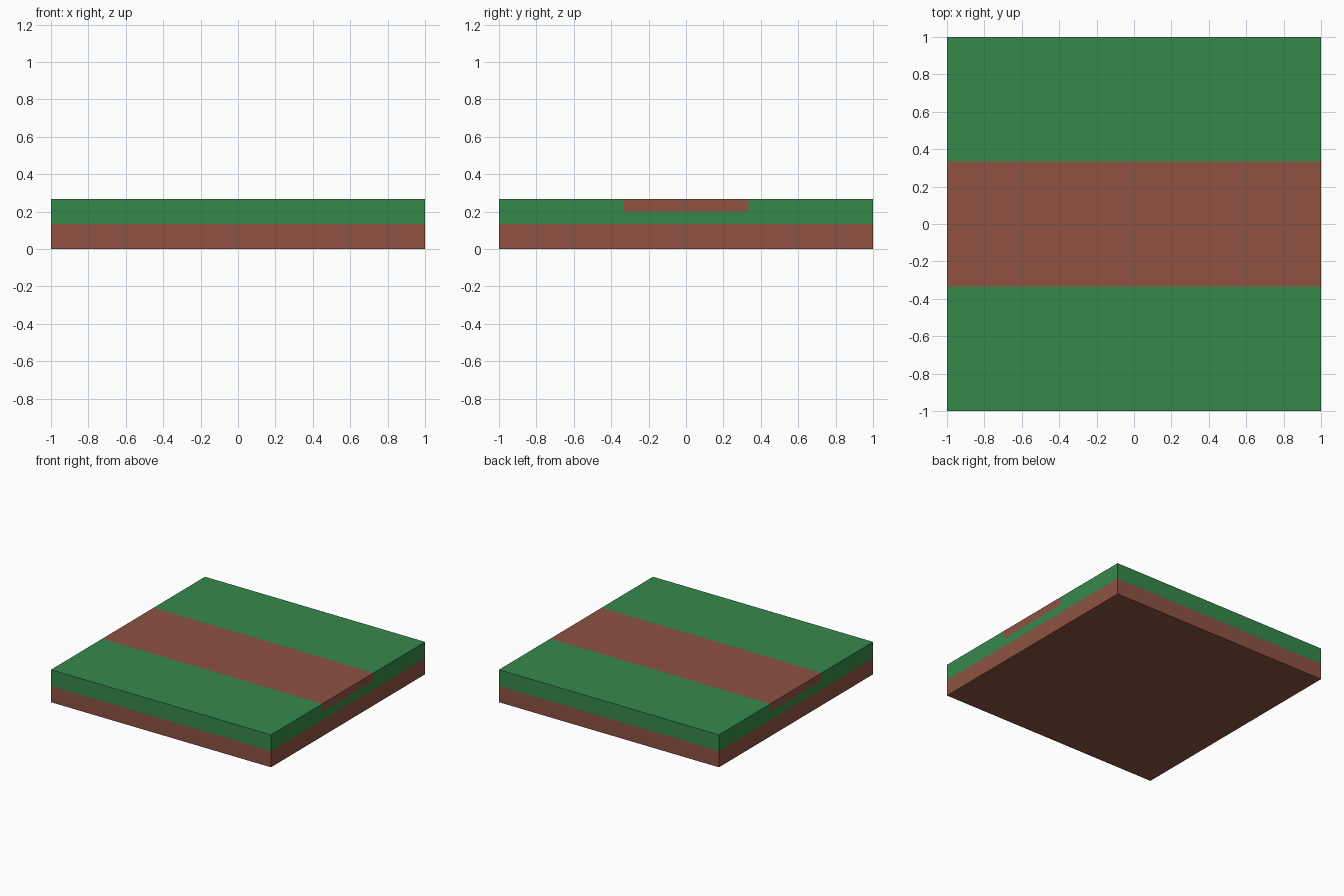
import bpy
import bmesh

if "Cube" in bpy.data.objects:
    bpy.data.objects.remove(bpy.data.objects["Cube"])


def srgb(r, g, b):
    def lin(c):
        c /= 255
        return c / 12.92 if c <= 0.04045 else ((c + 0.055) / 1.055) ** 2.4
    return (lin(r), lin(g), lin(b), 1.0)


def material(name, rgb):
    mat = bpy.data.materials.new(name)
    mat.diffuse_color = srgb(*rgb)
    mat.use_nodes = True
    mat.node_tree.nodes["Principled BSDF"].inputs["Base Color"].default_value = mat.diffuse_color
    return mat


def extrude_profile(name, points, mat):
    """Sweep a closed (y, z) outline along x from -1 to 1."""
    bm = bmesh.new()
    face = bm.faces.new([bm.verts.new((-1, y, z)) for y, z in points])
    result = bmesh.ops.extrude_face_region(bm, geom=[face])
    moved = [v for v in result["geom"] if isinstance(v, bmesh.types.BMVert)]
    bmesh.ops.translate(bm, verts=moved, vec=(2, 0, 0))
    bmesh.ops.recalc_face_normals(bm, faces=bm.faces)
    mesh = bpy.data.meshes.new(name)
    bm.to_mesh(mesh)
    bm.free()
    mesh.materials.append(mat)
    obj = bpy.data.objects.new(name, mesh)
    bpy.context.collection.objects.link(obj)
    return obj


def rect(half_width, bottom, top):
    return [(-half_width, bottom), (half_width, bottom),
            (half_width, top), (-half_width, top)]


green = material("grass green", (54, 137, 75))
brown = material("earth brown", (142, 82, 66))

SOIL_TOP, PATH_BOTTOM, TOP = 0.1333, 0.2, 0.2667
PATH = 0.3333

# Soil slab
extrude_profile("soil_base", rect(1, 0, SOIL_TOP), brown)

# Grass layer with a channel for the path
extrude_profile("grass_layer", [
    (-1, SOIL_TOP), (1, SOIL_TOP), (1, TOP), (PATH, TOP),
    (PATH, PATH_BOTTOM), (-PATH, PATH_BOTTOM), (-PATH, TOP), (-1, TOP)], green)

# Dirt path filling the channel, flush with the grass
extrude_profile("dirt_path", rect(PATH, PATH_BOTTOM, TOP), brown)
